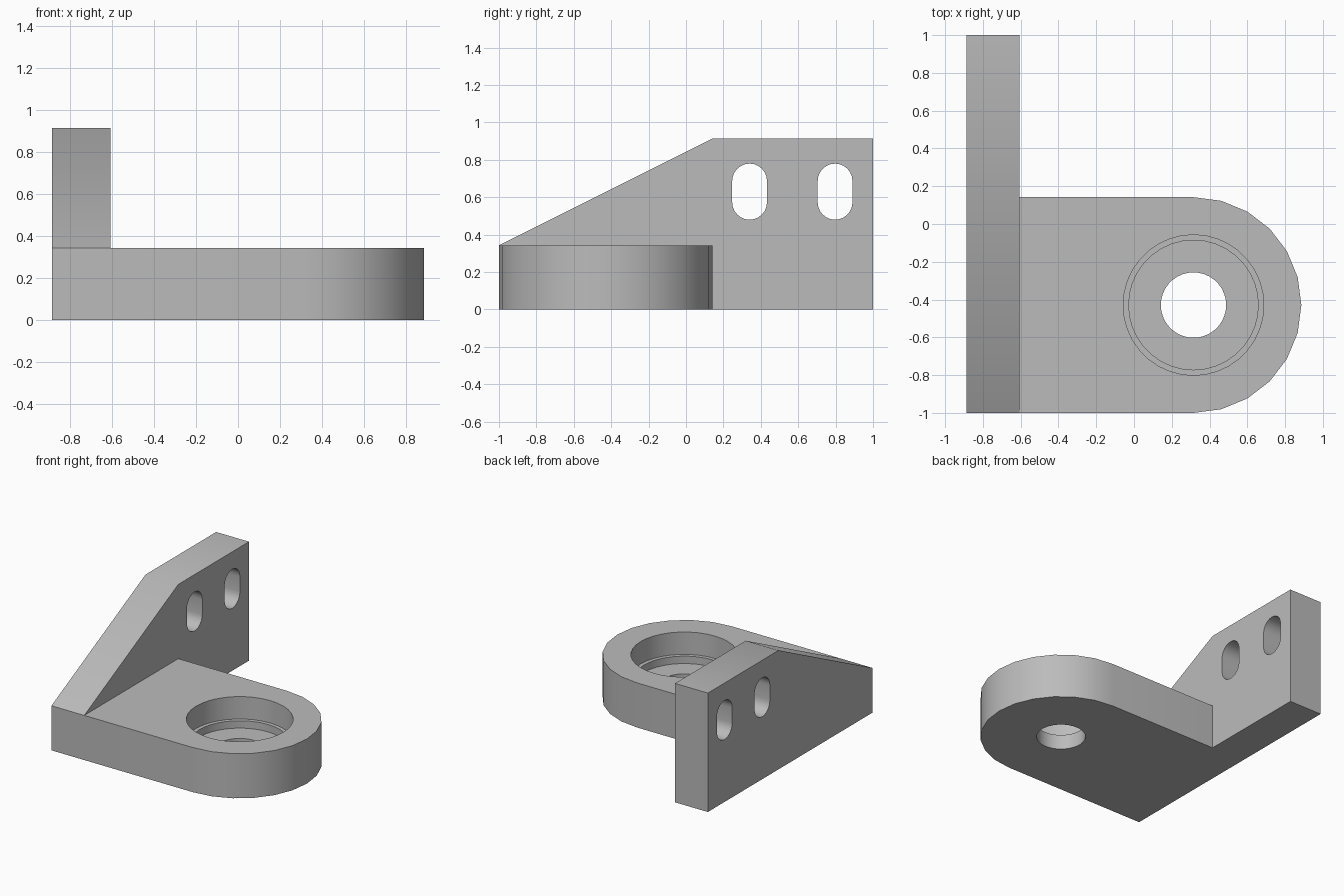
import bpy, bmesh
from math import pi, cos, sin, radians
from mathutils import Vector

cube = bpy.data.objects.get("Cube")
if cube:
    bpy.data.objects.remove(cube, do_unlink=True)

THICK = 0.343            # base plate thickness
LEFT, WALL = -0.886, -0.607
CX, CY, R = 0.315, -0.429, 0.571   # rounded end of the plate

metal = bpy.data.materials.new("grey metal")
metal.use_nodes = True
GREY = (0.5, 0.5, 0.5, 1)
metal.diffuse_color = GREY
metal.node_tree.nodes["Principled BSDF"].inputs["Base Color"].default_value = GREY


def arc(cx, cy, r, start, end, steps):
    """Points along an arc, angles in degrees, both ends included."""
    angles = [radians(start + (end - start) * i / steps) for i in range(steps + 1)]
    return [(cx + r * cos(a), cy + r * sin(a)) for a in angles]


def prism(name, profile, axis, low, high):
    """Extrude a closed profile along z (xy profile) or x (yz profile)."""
    place = (lambda p: (p[0], p[1], low)) if axis == "z" else (lambda p: (low, p[0], p[1]))
    step = Vector((0, 0, high - low)) if axis == "z" else Vector((high - low, 0, 0))
    bm = bmesh.new()
    face = bm.faces.new([bm.verts.new(place(p)) for p in profile])
    grown = bmesh.ops.extrude_face_region(bm, geom=[face], use_keep_orig=True)["geom"]
    moved = [v for v in grown if isinstance(v, bmesh.types.BMVert)]
    bmesh.ops.translate(bm, verts=moved, vec=step)
    bmesh.ops.recalc_face_normals(bm, faces=bm.faces)
    mesh = bpy.data.meshes.new(name)
    bm.to_mesh(mesh)
    bm.free()
    mesh.materials.append(metal)
    obj = bpy.data.objects.new(name, mesh)
    bpy.context.collection.objects.link(obj)
    return obj


def combine(target, tool, operation):
    """Apply a boolean and discard the tool."""
    mod = target.modifiers.new(operation.lower(), "BOOLEAN")
    mod.operation, mod.object, mod.solver = operation, tool, "EXACT"
    bpy.ops.object.select_all(action="DESELECT")
    bpy.context.view_layer.objects.active = target
    target.select_set(True)
    bpy.ops.object.modifier_apply(modifier=mod.name)
    bpy.data.objects.remove(tool, do_unlink=True)


# Base plate with a rounded end
plate = [(LEFT, CY + R), (LEFT, CY - R)] + arc(CX, CY, R, -90, 90, 12)
bracket = prism("mounting_bracket", plate, "z", 0, THICK)

# Upright side wall with a sloping front edge
wall = [(-1, 0), (1, 0), (1, 0.914), (CY + R, 0.914), (-1, THICK)]
combine(bracket, prism("side_wall", wall, "x", LEFT, WALL), "UNION")

# Stepped bore: wide recess, narrower seat, through hole
for radius, floor, sides in ((0.372, 0.171, 36), (0.343, 0.114, 36), (0.173, -0.1, 36)):
    ring = arc(CX, CY, radius, 0, 360, sides)[:-1]
    combine(bracket, prism("bore_cutter", ring, "z", floor, 0.5), "DIFFERENCE")

# Two upright slots through the wall
for y in (0.34, 0.797):
    slot = arc(y, 0.687, 0.093, 0, 180, 12) + arc(y, 0.573, 0.093, 180, 360, 12)
    combine(bracket, prism("slot_cutter", slot, "x", LEFT - 0.1, WALL + 0.1), "DIFFERENCE")

bpy.ops.object.shade_smooth_by_angle(angle=radians(30))
